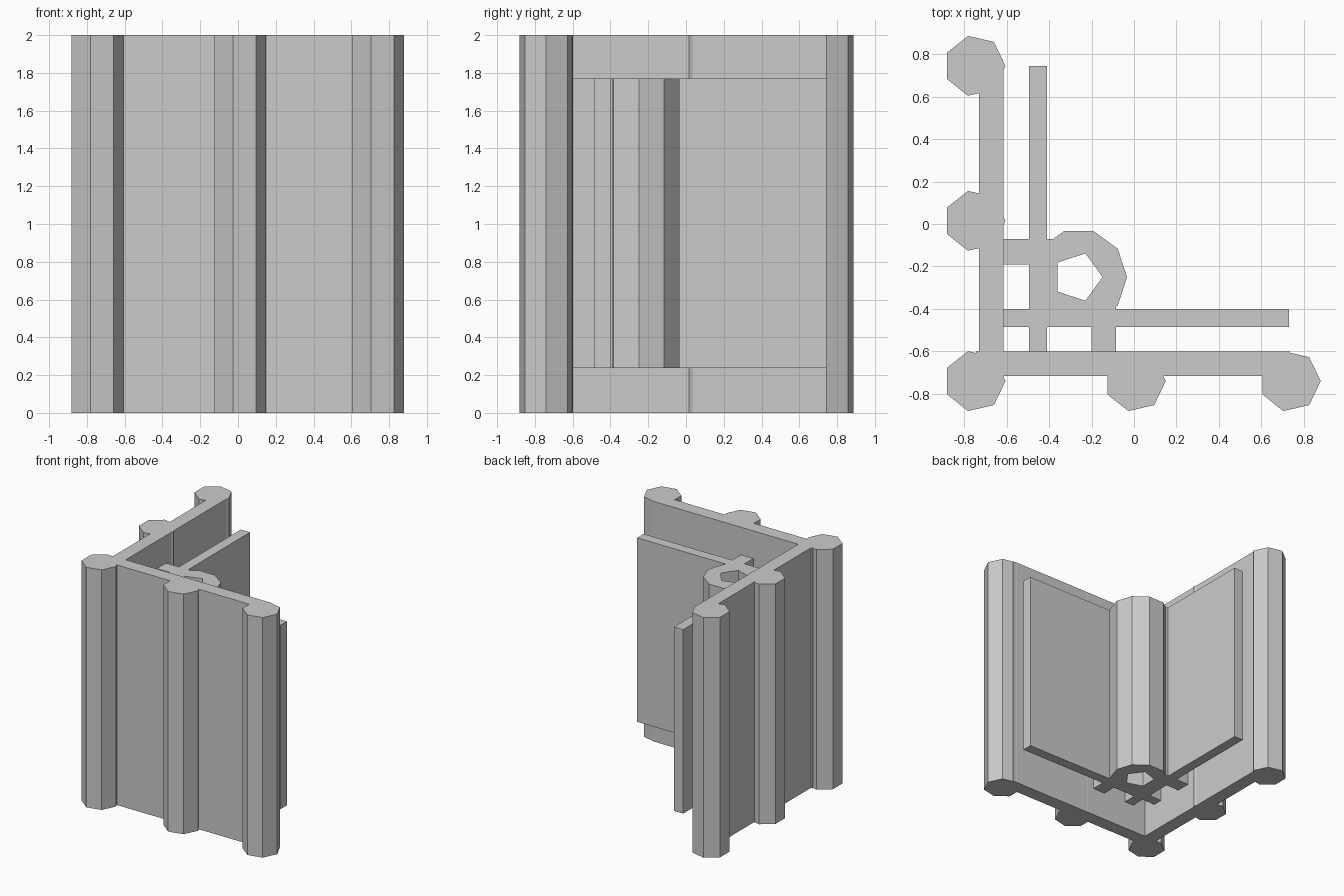
import bpy
import bmesh
from math import cos, sin, tau

cube = bpy.data.objects.get("Cube")
if cube:
    bpy.data.objects.remove(cube, do_unlink=True)

FULL = (0.0, 2.0)       # height range of the outer shell
INNER = (0.237, 1.77)   # height range of the inner frame

grey = bpy.data.materials.new("plain grey")
grey.use_nodes = True
grey.diffuse_color = (0.6, 0.6, 0.6, 1)
bsdf = next(n for n in grey.node_tree.nodes if n.type == 'BSDF_PRINCIPLED')
bsdf.inputs["Base Color"].default_value = grey.diffuse_color


def ring(cx, cy, radius, sides):
    return [(cx + radius * cos(tau * i / sides), cy + radius * sin(tau * i / sides))
            for i in range(sides)]


def extrude(name, outlines, heights):
    """Extrude flat outlines that may share corners into one upright solid."""
    low, high = heights
    bm = bmesh.new()
    faces = [bm.faces.new([bm.verts.new((x, y, low)) for x, y in o]) for o in outlines]
    bmesh.ops.remove_doubles(bm, verts=bm.verts, dist=0.0001)
    result = bmesh.ops.extrude_face_region(bm, geom=bm.faces[:], use_keep_orig=True)
    top = [g for g in result["geom"] if isinstance(g, bmesh.types.BMVert)]
    bmesh.ops.translate(bm, verts=top, vec=(0, 0, high - low))
    bmesh.ops.recalc_face_normals(bm, faces=bm.faces)
    mesh = bpy.data.meshes.new(name)
    bm.to_mesh(mesh)
    bm.free()
    mesh.materials.append(grey)
    obj = bpy.data.objects.new(name, mesh)
    bpy.context.collection.objects.link(obj)


def slab(name, x0, x1, y0, y1, heights):
    extrude(name, [[(x0, y0), (x1, y0), (x1, y1), (x0, y1)]], heights)


# Outer walls forming the L
slab("side_wall", -0.73, -0.615, -0.74, 0.745, FULL)
slab("front_wall", -0.745, 0.735, -0.715, -0.60, FULL)

# Seven-sided columns along both walls
columns = {
    "corner_column": (-0.75, -0.74),
    "front_middle_column": (0.005, -0.74),
    "front_end_column": (0.735, -0.74),
    "side_middle_column": (-0.75, 0.015),
    "side_end_column": (-0.75, 0.745),
}
for name, (x, y) in columns.items():
    extrude(name, [ring(x, y, 0.1445, 7)], FULL)

# Inner panels, crossing near the corner
slab("side_panel", -0.495, -0.41, -0.61, 0.745, INNER)
slab("front_panel", -0.625, 0.73, -0.485, -0.40, INNER)

# Ties joining the pipe to the walls
slab("side_tie", -0.625, -0.385, -0.19, -0.07, INNER)
slab("front_tie", -0.20, -0.085, -0.61, -0.39, INNER)

# Ten-sided pipe with a five-sided bore
outer = ring(-0.26, -0.25, 0.227, 10)
bore = ring(-0.265, -0.25, 0.117, 5)
sectors = [[outer[2 * i], outer[2 * i + 1], outer[(2 * i + 2) % 10],
            bore[(i + 1) % 5], bore[i]] for i in range(5)]
extrude("corner_pipe", sectors, INNER)
